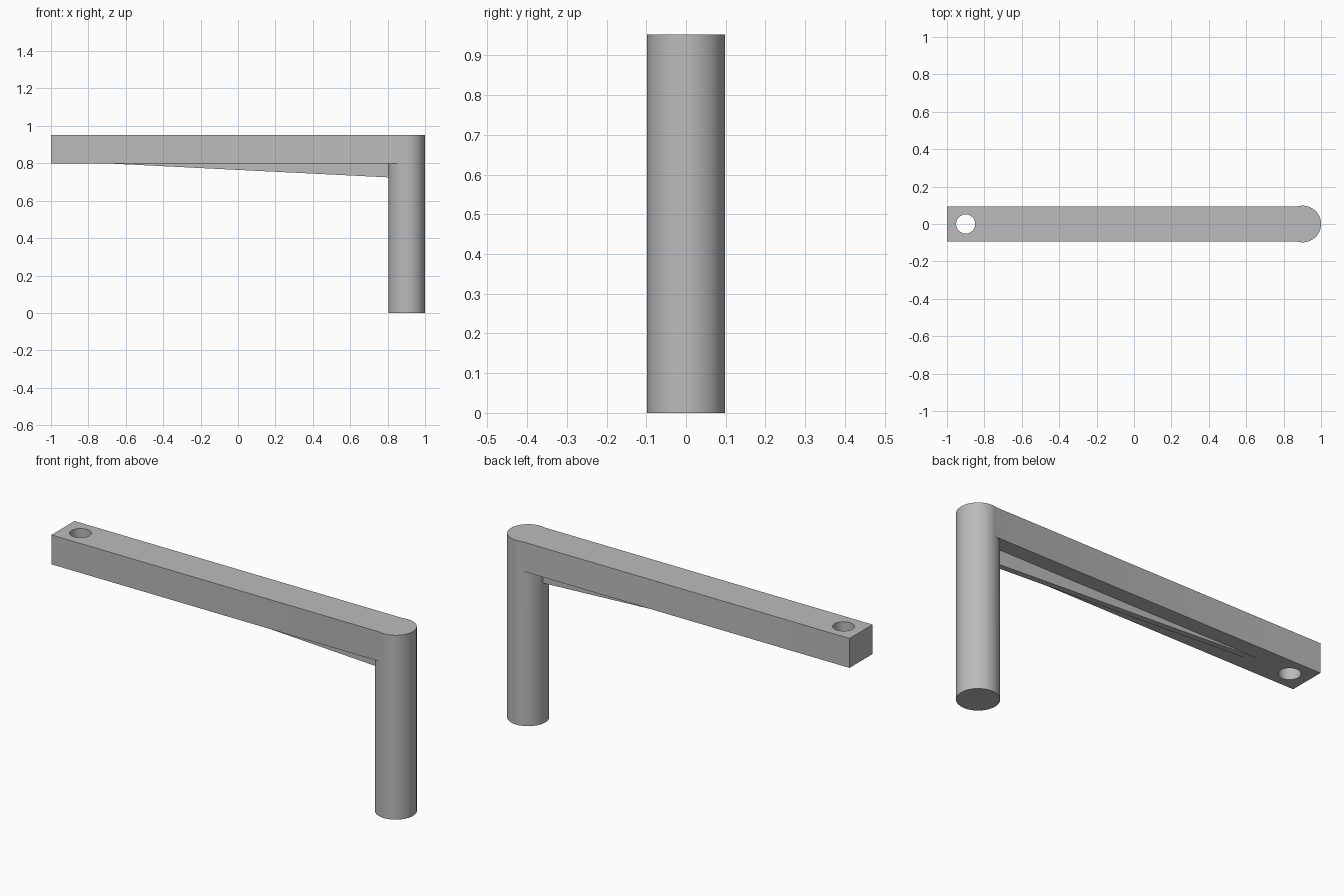
import bpy
import bmesh
from math import radians

cube = bpy.data.objects.get("Cube")
if cube:
    bpy.data.objects.remove(cube, do_unlink=True)

TOP, ARM_BOTTOM = 0.952, 0.8
POST_X, POST_R = 0.902, 0.098
HALF_ARM, HALF_RIB = 0.094, 0.015

grey = bpy.data.materials.new("plain grey")
grey.use_nodes = True
colour = (0.5, 0.5, 0.5, 1)
grey.diffuse_color = colour
grey.node_tree.nodes["Principled BSDF"].inputs["Base Color"].default_value = colour


def plate(name, profile, half):
    """Extrude an x-z profile across y."""
    bm = bmesh.new()
    face = bm.faces.new([bm.verts.new((x, -half, z)) for x, z in profile])
    out = bmesh.ops.extrude_face_region(bm, geom=[face])["geom"]
    moved = [v for v in out if isinstance(v, bmesh.types.BMVert)]
    bmesh.ops.translate(bm, verts=moved, vec=(0, 2 * half, 0))
    bmesh.ops.recalc_face_normals(bm, faces=bm.faces)
    mesh = bpy.data.meshes.new(name)
    bm.to_mesh(mesh)
    bm.free()
    obj = bpy.data.objects.new(name, mesh)
    bpy.context.collection.objects.link(obj)
    mesh.materials.append(grey)
    return obj


def rod(name, x, radius, low, high):
    bpy.ops.mesh.primitive_cylinder_add(
        vertices=64, radius=radius, depth=high - low, location=(x, 0, (low + high) / 2))
    obj = bpy.context.object
    obj.name = name
    obj.data.materials.append(grey)
    return obj


def combine(target, other, operation):
    mod = target.modifiers.new(operation.lower(), "BOOLEAN")
    mod.operation, mod.solver, mod.object = operation, "EXACT", other
    bpy.context.view_layer.objects.active = target
    bpy.ops.object.modifier_apply(modifier=mod.name)
    bpy.data.objects.remove(other, do_unlink=True)


# Upright post fused with the horizontal arm and the tapered rib beneath it
bracket = rod("bracket", POST_X, POST_R, 0, TOP)
arm = plate("arm", [(-1, ARM_BOTTOM), (POST_X, ARM_BOTTOM), (POST_X, TOP), (-1, TOP)], HALF_ARM)
rib = plate("support_rib", [(-0.71, ARM_BOTTOM), (0.86, 0.722), (0.86, 0.85), (-0.71, 0.85)], HALF_RIB)
combine(bracket, arm, "UNION")
combine(bracket, rib, "UNION")

# Through hole at the free end
combine(bracket, rod("hole_cutter", -0.9, 0.051, 0.7, 1.1), "DIFFERENCE")

bpy.ops.object.select_all(action="DESELECT")
bracket.select_set(True)
bpy.context.view_layer.objects.active = bracket
bpy.ops.object.shade_smooth_by_angle(angle=radians(30))
